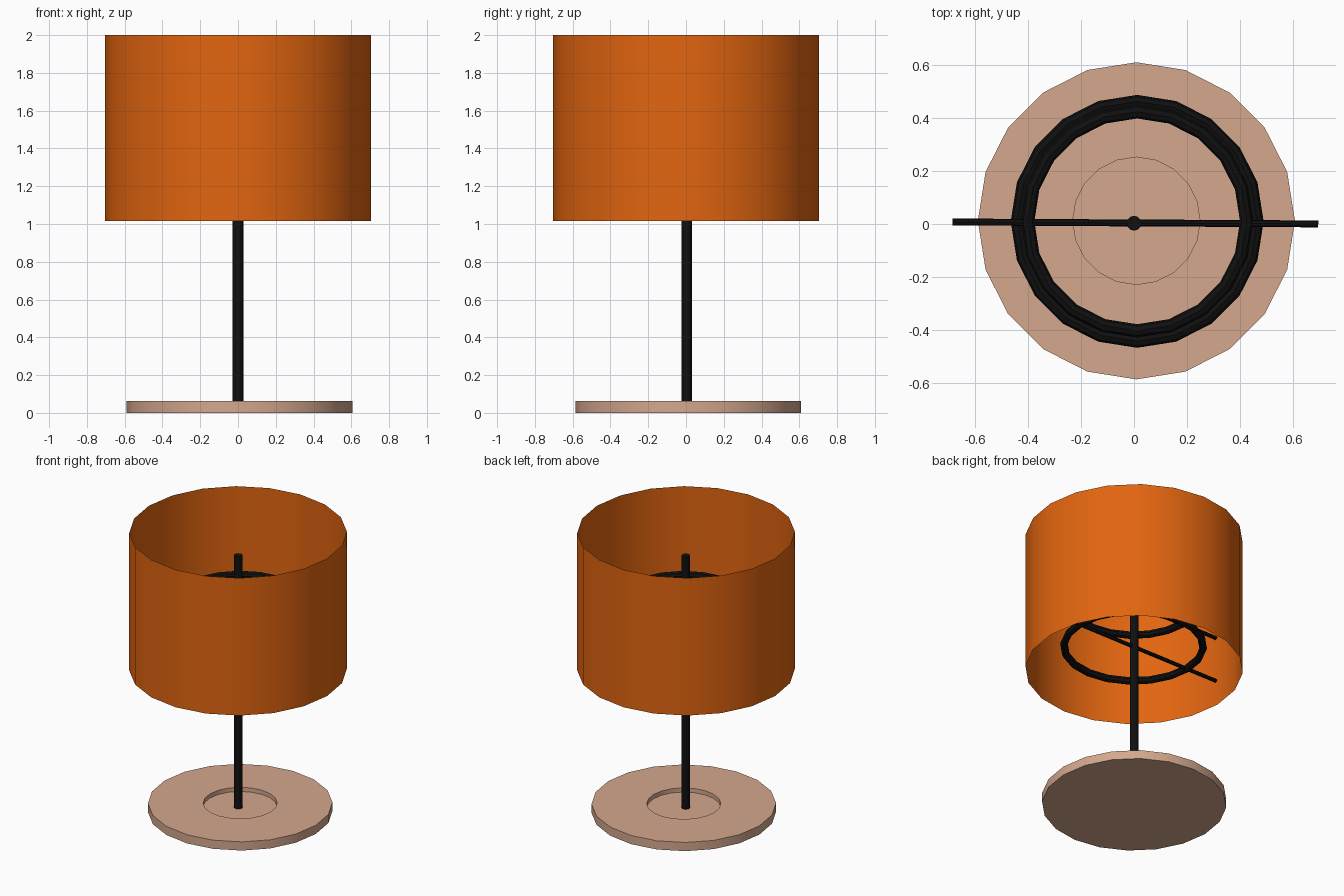
import bpy, bmesh, math

if "Cube" in bpy.data.objects:
    bpy.data.objects.remove(bpy.data.objects["Cube"])

def material(name, rgb):
    m = bpy.data.materials.new(name)
    m.diffuse_color = (*rgb, 1)
    m.use_nodes = True
    m.node_tree.nodes["Principled BSDF"].inputs["Base Color"].default_value = m.diffuse_color
    return m

ORANGE = material("orange fabric", (0.76, 0.13, 0.005))
TAN = material("tan wood", (0.66, 0.39, 0.27))
BLACK = material("black metal", (0.005, 0.005, 0.005))

def lathe(name, profile, sides, mat, center=(0, 0, 0), closed=False):
    """Spin (radius, z) points around z; radius 0 makes a pole point."""
    bm = bmesh.new()
    rings = []
    for r, z in profile:
        if r == 0:
            rings.append([bm.verts.new((0, 0, z))] * sides)
        else:
            rings.append([bm.verts.new((r * math.cos(2 * math.pi * i / sides),
                                        r * math.sin(2 * math.pi * i / sides), z))
                          for i in range(sides)])
    pairs = list(zip(rings, rings[1:]))
    if closed:
        pairs.append((rings[-1], rings[0]))
    for a, b in pairs:
        for i in range(sides):
            j = (i + 1) % sides
            bm.faces.new(dict.fromkeys((a[i], a[j], b[j], b[i])))
    me = bpy.data.meshes.new(name)
    bm.to_mesh(me)
    bm.free()
    me.materials.append(mat)
    ob = bpy.data.objects.new(name, me)
    ob.location = center
    bpy.context.collection.objects.link(ob)
    bpy.ops.object.select_all(action='DESELECT')
    ob.select_set(True)
    bpy.context.view_layer.objects.active = ob
    bpy.ops.object.shade_smooth_by_angle(angle=math.radians(40))
    return ob

# Round base with a shallow recess in its top
lathe("base", [(0, 0), (0.598, 0), (0.598, 0.062), (0.24, 0.062), (0.24, 0.032), (0, 0.032)],
      20, TAN, (0.009, 0.012, 0))

# Upright pole
lathe("pole", [(0, 0.03), (0.028, 0.03), (0.028, 1.835), (0, 1.835)], 12, BLACK, (0, 0.003, 0))

# Open drum shade, a single thin wall
lathe("shade", [(0.705, 1.017), (0.705, 2.0)], 20, ORANGE)

# Two wire rings, each with a cross bar reaching the shade
for label, z, radius in (("lower", 1.185, 0.452), ("upper", 1.505, 0.413)):
    tube = [(radius + 0.025 * math.cos(k * math.pi / 4), 0.025 * math.sin(k * math.pi / 4))
            for k in range(8)]
    lathe(label + "_ring", tube, 20, BLACK, (0.012, 0.01, z), closed=True)
    bar = lathe(label + "_cross_bar", [(0, -0.69), (0.013, -0.69), (0.013, 0.69), (0, 0.69)],
                8, BLACK, (0.005, 0.004, z))
    bar.rotation_euler = (0, math.pi / 2, math.radians(-0.3))
